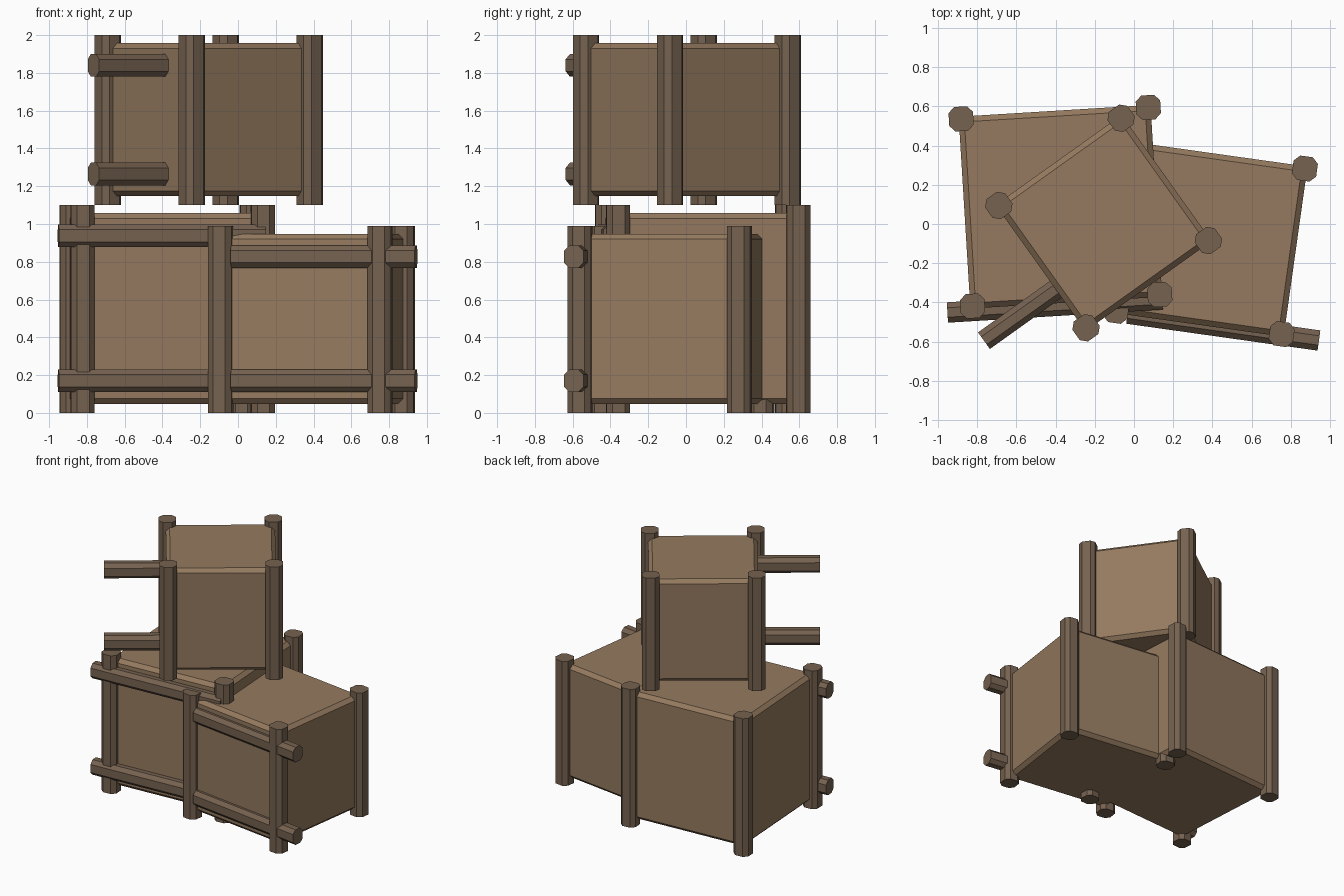
import bpy, bmesh
from math import radians
from mathutils import Matrix, Vector

if "Cube" in bpy.data.objects:
    bpy.data.objects.remove(bpy.data.objects["Cube"])


def material(name, rgb):
    m = bpy.data.materials.new(name)
    m.diffuse_color = (*rgb, 1)
    m.use_nodes = True
    m.node_tree.nodes["Principled BSDF"].inputs["Base Color"].default_value = m.diffuse_color
    return m


PANEL = material("panel_wood", (0.30, 0.195, 0.115))
BEAM = material("beam_wood", (0.18, 0.122, 0.08))


def finish(name, bm, mat, frame):
    bmesh.ops.recalc_face_normals(bm, faces=bm.faces)
    me = bpy.data.meshes.new(name)
    bm.to_mesh(me)
    bm.free()
    me.materials.append(mat)
    ob = bpy.data.objects.new(name, me)
    ob.matrix_world = frame
    bpy.context.collection.objects.link(ob)


# Chamfered box
def body(name, half, z0, z1, frame):
    bm = bmesh.new()
    bmesh.ops.create_cube(bm, size=1)
    bmesh.ops.scale(bm, vec=(2 * half, 2 * half, z1 - z0), verts=bm.verts)
    bmesh.ops.translate(bm, vec=(0, 0, (z0 + z1) / 2), verts=bm.verts)
    bmesh.ops.bevel(bm, geom=bm.edges[:], offset=0.028, segments=1, affect='EDGES')
    finish(name, bm, PANEL, frame)


# Eight-sided beam: a chamfered rectangle (half sizes a, b) swept from p along u x v
def beam(name, p, axis, length, a, b, c, frame):
    w = Vector(axis)
    u = Vector((1, 0, 0)) if axis[2] else Vector((0, 1, 0))
    v = w.cross(u)
    section = [(a, b - c), (a - c, b), (c - a, b), (-a, b - c),
               (-a, c - b), (c - a, -b), (a - c, -b), (a, c - b)]
    bm = bmesh.new()
    face = bm.faces.new([bm.verts.new(Vector(p) + u * s + v * t) for s, t in section])
    ext = bmesh.ops.extrude_face_region(bm, geom=[face], use_keep_orig=True)
    bmesh.ops.translate(bm, vec=w * length,
                        verts=[g for g in ext['geom'] if isinstance(g, bmesh.types.BMVert)])
    finish(name, bm, BEAM, frame)


def crate(name, x, y, angle, z0, height, post, rail_x, rail_y, rail_len, rail_zs):
    frame = Matrix.Translation((x, y, z0)) @ Matrix.Rotation(radians(angle), 4, 'Z')
    body(name + "_body", post + 0.012, 0.047, height - 0.042, frame)
    # Corner posts
    for sx, side in ((-1, "left"), (1, "right")):
        for sy, end in ((-1, "front"), (1, "back")):
            beam(f"{name}_{end}_{side}_post", (sx * post, sy * post, 0), (0, 0, 1),
                 height, 0.0625, 0.0625, 0.03, frame)
    # Horizontal rails
    for z, level in zip(rail_zs, ("lower", "upper")):
        beam(f"{name}_{level}_rail", (rail_x, rail_y, z), (1, 0, 0),
             rail_len, 0.052, 0.06, 0.028, frame)


crate("left_crate", -0.375, 0.088, 3.5, 0, 1.1, 0.478, -0.608, -0.503, 1.097, (0.17, 0.938))
crate("right_crate", 0.39, -0.08, -8.0, 0, 0.99, 0.426, -0.366, -0.432, 0.985, (0.17, 0.827))
crate("top_crate", -0.155, 0.005, 35.5, 1.1, 0.9, 0.383, -0.845, -0.134, 0.80, (0.165, 0.74))
